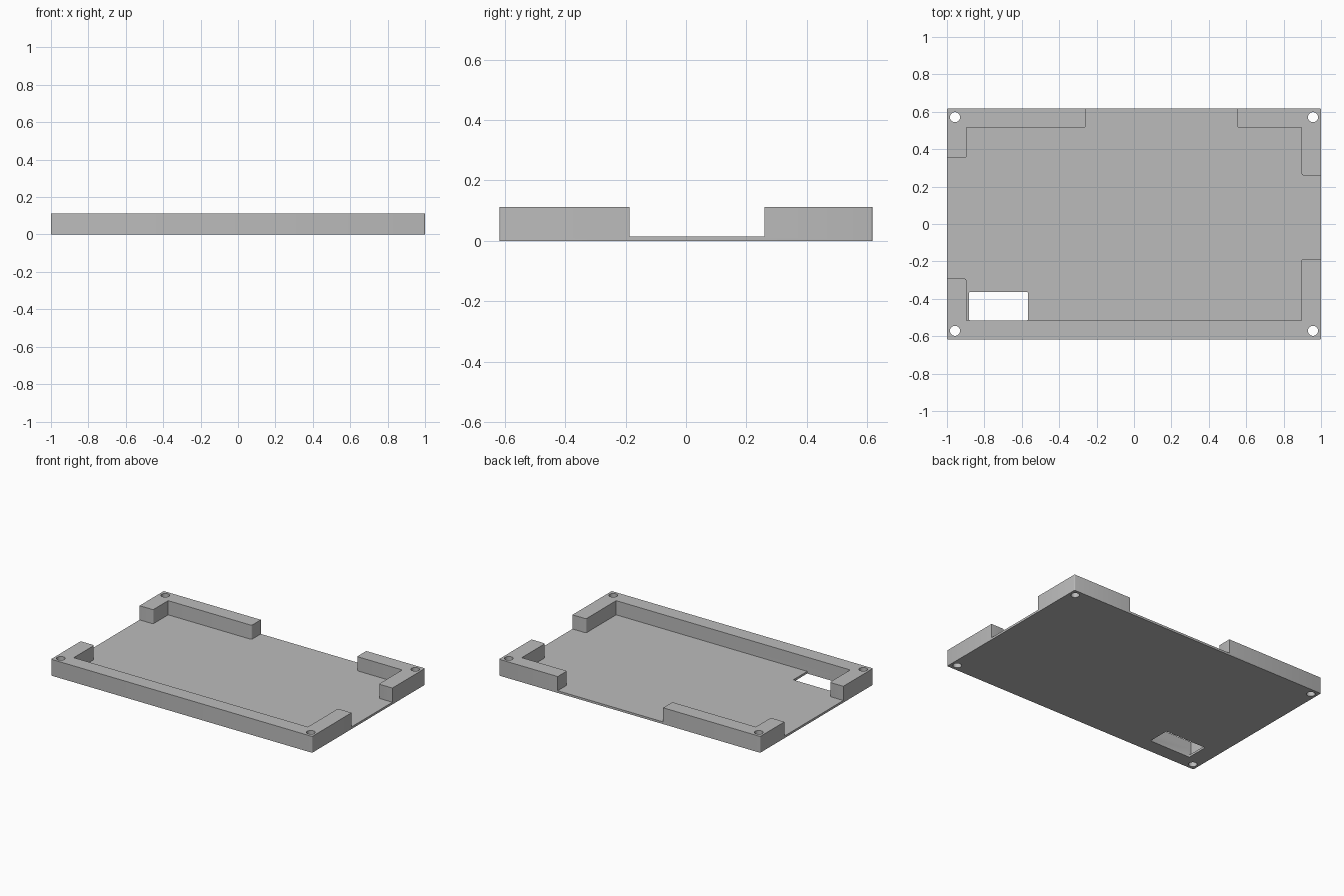
import bpy
import bmesh

cube = bpy.data.objects.get("Cube")
if cube:
    bpy.data.objects.remove(cube, do_unlink=True)

HALF_X, HALF_Y = 1.0, 0.617
FLOOR, HEIGHT = 0.015, 0.113
IN_X, IN_Y = 0.896, 0.516
OUT = 1.2          # recess cutter reaches beyond the outer walls

grey = bpy.data.materials.new("plain grey")
grey.use_nodes = True
grey.diffuse_color = (0.5, 0.5, 0.5, 1)
grey.node_tree.nodes["Principled BSDF"].inputs["Base Color"].default_value = (0.5, 0.5, 0.5, 1)


def prism(name, outline, z0, z1, radius=0.0, is_round=lambda x, y: True):
    """Extrude an outline upwards and round the chosen vertical edges."""
    bm = bmesh.new()
    base = bm.faces.new([bm.verts.new((x, y, z0)) for x, y in outline])
    ext = bmesh.ops.extrude_face_region(bm, geom=[base])["geom"]
    top = [g for g in ext if isinstance(g, bmesh.types.BMVert)]
    bmesh.ops.translate(bm, verts=top, vec=(0, 0, z1 - z0))
    if radius:
        edges = [e for e in bm.edges
                 if abs(e.verts[0].co.z - e.verts[1].co.z) > 1e-4
                 and is_round(e.verts[0].co.x, e.verts[0].co.y)]
        bmesh.ops.bevel(bm, geom=edges, offset=radius, segments=3,
                        profile=0.5, affect='EDGES')
    bmesh.ops.recalc_face_normals(bm, faces=bm.faces)
    mesh = bpy.data.meshes.new(name)
    bm.to_mesh(mesh)
    bm.free()
    mesh.materials.append(grey)
    obj = bpy.data.objects.new(name, mesh)
    bpy.context.collection.objects.link(obj)
    return obj


def rectangle(x0, y0, x1, y1):
    return [(x0, y0), (x1, y0), (x1, y1), (x0, y1)]


# Solid tray block
tray = prism("tray", rectangle(-HALF_X, -HALF_Y, HALF_X, HALF_Y), 0, HEIGHT, 0.006)

# Recess with openings through the right, left and back walls
recess = [(-IN_X, -IN_Y), (IN_X, -IN_Y),
          (IN_X, -0.187), (OUT, -0.187), (OUT, 0.26), (IN_X, 0.26),
          (IN_X, IN_Y),
          (0.55, IN_Y), (0.55, OUT), (-0.257, OUT), (-0.257, IN_Y),
          (-IN_X, IN_Y),
          (-IN_X, 0.352), (-OUT, 0.352), (-OUT, -0.292), (-IN_X, -0.292)]


def wall_end(x, y):
    """True at the inner corners where a wall stops at an opening."""
    inside = abs(x) < OUT - 0.01 and abs(y) < OUT - 0.01
    return inside and not (abs(x) > IN_X - 0.01 and abs(y) > IN_Y - 0.01)


cutters = [prism("recess_cutter", recess, FLOOR, 0.3, 0.01, wall_end)]

# Window through the floor beside the front wall
cutters.append(prism("window_cutter", rectangle(-0.882, -IN_Y, -0.567, -0.363),
                     -0.1, 0.06, 0.005))

# Screw holes in the four corners
for sx in (-1, 1):
    for sy in (-1, 1):
        bpy.ops.mesh.primitive_cylinder_add(vertices=32, radius=0.027, depth=0.6,
                                            location=(sx * 0.957, sy * 0.571, 0))
        hole = bpy.context.object
        hole.name = "screw_hole_cutter"
        hole.data.materials.append(grey)
        cutters.append(hole)

# Cut the tray, then bake the result and drop the cutters
for cutter in cutters:
    cutter.hide_render = True
    mod = tray.modifiers.new(cutter.name, 'BOOLEAN')
    mod.operation = 'DIFFERENCE'
    mod.solver = 'EXACT'
    mod.object = cutter
bpy.context.view_layer.update()
baked = bpy.data.meshes.new_from_object(
    tray.evaluated_get(bpy.context.evaluated_depsgraph_get()))
tray.modifiers.clear()
tray.data = baked
tray.data.name = "tray"
for cutter in cutters:
    bpy.data.objects.remove(cutter, do_unlink=True)

# Smooth only the rounded corners and holes
bpy.ops.object.select_all(action='DESELECT')
tray.select_set(True)
bpy.context.view_layer.objects.active = tray
bpy.ops.object.shade_smooth_by_angle(angle=0.6)
